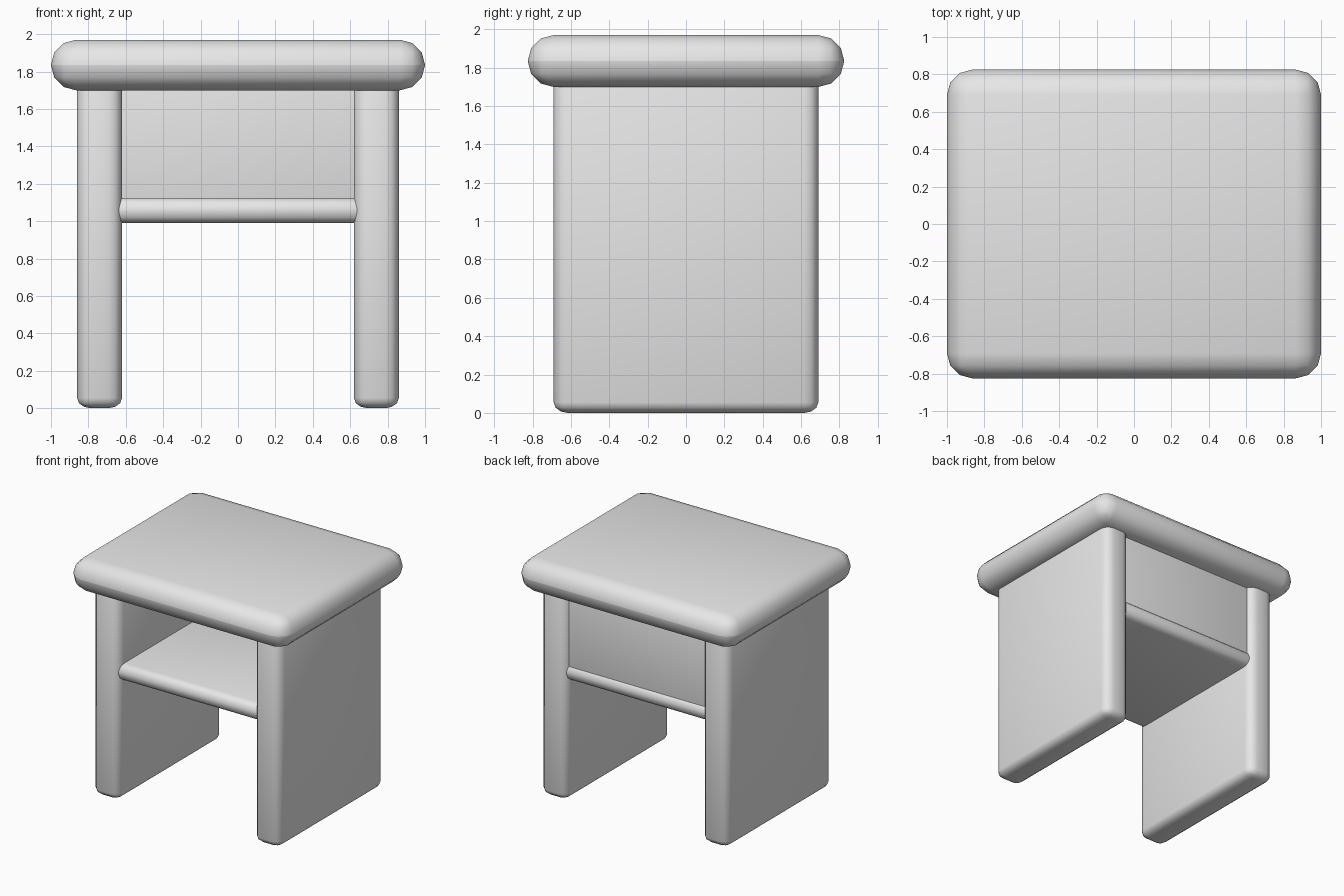
import bpy, bmesh, math
from mathutils import Vector

default = bpy.data.objects.get("Cube")
if default:
    bpy.data.objects.remove(default, do_unlink=True)

grey = bpy.data.materials.new("plain_grey")
grey.use_nodes = True
GREY = (0.8, 0.8, 0.8, 1)
grey.diffuse_color = GREY
grey.node_tree.nodes["Principled BSDF"].inputs["Base Color"].default_value = GREY


def rounded_slab(name, low, high, radius, segments=3):
    """Box between two corners, with rounded edges; radius is given per axis."""
    low, high, radius = Vector(low), Vector(high), Vector(radius)
    size, centre = high - low, (low + high) / 2
    bm = bmesh.new()
    bmesh.ops.create_cube(bm, size=1)
    bmesh.ops.scale(bm, verts=bm.verts, vec=[s / r for s, r in zip(size, radius)])
    bmesh.ops.bevel(bm, geom=bm.edges[:], offset=0.99, segments=segments,
                    profile=0.5, affect='EDGES')
    bmesh.ops.scale(bm, verts=bm.verts, vec=radius)
    bmesh.ops.translate(bm, verts=bm.verts, vec=centre)
    mesh = bpy.data.meshes.new(name)
    bm.to_mesh(mesh)
    bm.free()
    mesh.materials.append(grey)
    obj = bpy.data.objects.new(name, mesh)
    bpy.context.collection.objects.link(obj)
    bpy.ops.object.select_all(action='DESELECT')
    obj.select_set(True)
    bpy.context.view_layer.objects.active = obj
    bpy.ops.object.shade_smooth_by_angle(angle=math.radians(40))
    return obj


# Thick, fully rounded top
rounded_slab("table_top", (-1, -0.825, 1.7), (1, 0.825, 1.97), (0.135, 0.135, 0.135))

# Side panels that serve as legs
for name, x in (("left_side_panel", 0.74), ("right_side_panel", -0.74)):
    rounded_slab(name, (x - 0.12, -0.69, 0), (x + 0.12, 0.69, 1.78), (0.075, 0.075, 0.055))

# Shelf between the panels
rounded_slab("shelf", (-0.72, -0.66, 0.99), (0.72, 0.66, 1.125), (0.05, 0.06, 0.06))

# Back board above the shelf
rounded_slab("back_board", (-0.72, 0.52, 1.03), (0.72, 0.64, 1.78), (0.03, 0.03, 0.03))
